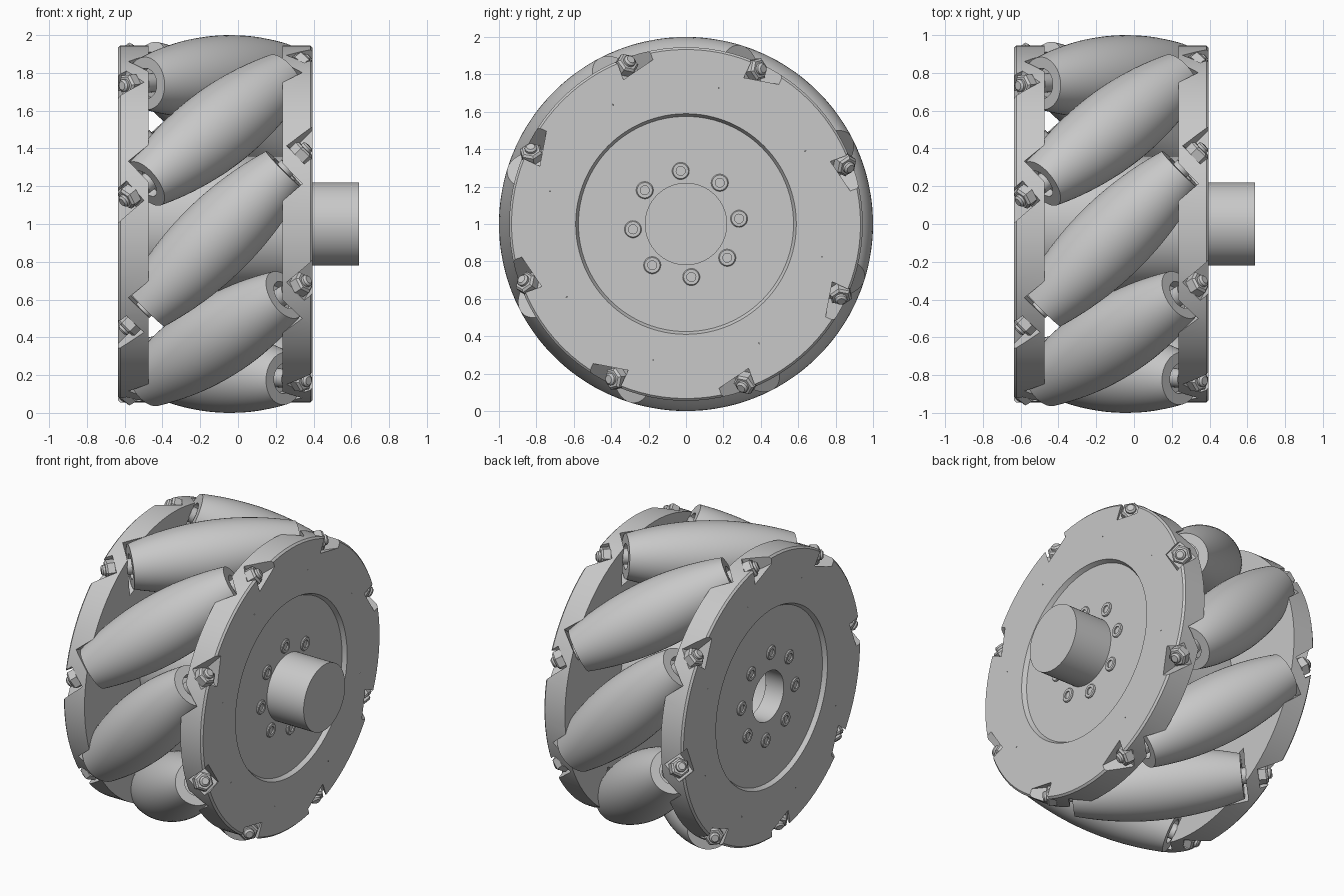
import bpy, bmesh, math
from mathutils import Vector, Matrix

if "Cube" in bpy.data.objects:
    bpy.data.objects.remove(bpy.data.objects["Cube"], do_unlink=True)

CENTRE = Vector((-0.12, 0, 1))
X = Vector((1, 0, 0))
AXIS_R = 0.785          # distance of roller axes from the wheel axis
COUNT = 8
START = math.radians(5.7)

grey = bpy.data.materials.new("light_grey")
grey.use_nodes = True
GREY = (0.58, 0.58, 0.58, 1)
grey.diffuse_color = GREY
bsdf = next(n for n in grey.node_tree.nodes if n.type == 'BSDF_PRINCIPLED')
bsdf.inputs["Base Color"].default_value = GREY
bsdf.inputs["Roughness"].default_value = 0.6


def frame(origin, axis, up):
    """Matrix with local z along axis and local x along up."""
    z = axis.normalized()
    x = (up - z * up.dot(z)).normalized()
    y = z.cross(x)
    m = Matrix((x, y, z)).transposed().to_4x4()
    m.translation = origin
    return m


def finish(name, bm, matrix=None):
    bmesh.ops.remove_doubles(bm, verts=bm.verts, dist=1e-5)
    bmesh.ops.recalc_face_normals(bm, faces=bm.faces)
    if matrix:
        bmesh.ops.transform(bm, matrix=matrix, verts=bm.verts)
    me = bpy.data.meshes.new(name)
    bm.to_mesh(me)
    bm.free()
    me.materials.append(grey)
    ob = bpy.data.objects.new(name, me)
    bpy.context.collection.objects.link(ob)
    return ob


def smooth(ob):
    bpy.ops.object.select_all(action='DESELECT')
    ob.select_set(True)
    bpy.context.view_layer.objects.active = ob
    bpy.ops.object.shade_smooth_by_angle(angle=math.radians(28))


def lathe(name, profile, matrix, steps=48, closed=False):
    """Turn (radius, height) points about local z."""
    bm = bmesh.new()
    vs = [bm.verts.new((r, 0, h)) for r, h in profile]
    pairs = list(zip(vs, vs[1:]))
    if closed:
        pairs.append((vs[-1], vs[0]))
    es = [bm.edges.new(p) for p in pairs]
    bmesh.ops.spin(bm, geom=vs + es, cent=(0, 0, 0), axis=(0, 0, 1),
                   angle=math.tau, steps=steps, use_merge=False)
    ob = finish(name, bm, matrix)
    smooth(ob)
    return ob


def add_box(bm, matrix, lo, hi):
    lo, hi = Vector(lo), Vector(hi)
    size = hi - lo
    m = matrix @ Matrix.Translation((lo + hi) / 2) @ Matrix.Diagonal((*size, 1))
    bmesh.ops.create_cube(bm, size=1, matrix=m)


def roller_frame(k):
    a = START + k * math.tau / COUNT
    n = Vector((0, math.cos(a), math.sin(a)))
    t = Vector((0, -math.sin(a), math.cos(a)))
    return CENTRE + n * AXIS_R, (X - t).normalized(), n


# Roller barrel outline that follows the wheel's rolling cylinder
barrel = []
for i in range(-12, 13):
    s = 0.478 * i / 12
    t = s / math.sqrt(2)
    d = math.hypot(AXIS_R, t)
    sin = t / d
    gap = 1 - d
    barrel.append((gap * math.sqrt(1 - sin * sin / 2), s + gap * sin / math.sqrt(2)))
end = barrel[-1][1]
roller_outline = ([(0.03, -end + 0.05), (0.08, -end + 0.05), (0.08, -end)] + barrel
                  + [(0.08, end), (0.08, end - 0.05), (0.03, end - 0.05)])

for k in range(COUNT):
    origin, axis, n = roller_frame(k)
    m = frame(origin, axis, n)
    lathe(f"roller_{k + 1}", roller_outline, m, closed=True)
    # Axle bolt with rounded tips
    lathe(f"axle_bolt_{k + 1}",
          [(0, -0.7), (0.022, -0.7), (0.033, -0.69), (0.033, 0.69), (0.022, 0.7), (0, 0.7)],
          m, steps=20)
    for side, label in ((1, "right"), (-1, "left")):
        pos = CENTRE + n * AXIS_R + axis * side * 0.66
        radial = Vector((0, pos.y, pos.z - CENTRE.z))
        e = frame(origin, axis * side, radial)
        lathe(f"{label}_nut_{k + 1}",
              [(0, 0.618), (0.062, 0.618), (0.062, 0.664), (0.05, 0.676), (0, 0.676)],
              e, steps=6)
        lathe(f"{label}_spacer_{k + 1}",
              [(0, end - 0.05), (0.05, end - 0.05), (0.05, 0.545), (0, 0.545)], e, steps=24)

# Side plates with recessed centre, roller clearances and nut pockets
plate_outline = [(0.165, 0.355), (0.945, 0.355), (0.945, 0.503), (0.933, 0.515),
                 (0.59, 0.515), (0.575, 0.488), (0.165, 0.488)]
for side, label in ((1, "right"), (-1, "left")):
    plate = lathe(f"{label}_side_plate", plate_outline, frame(CENTRE, X * side, Vector((0, 0, 1))),
                  steps=96, closed=True)
    bm = bmesh.new()
    for k in range(COUNT):
        origin, axis, n = roller_frame(k)
        pos = origin + axis * side * 0.66
        e = frame(origin, axis * side, Vector((0, pos.y, pos.z - CENTRE.z)))
        add_box(bm, e, (-0.15, -0.145, 0.25), (0.3, 0.145, 0.54))
        add_box(bm, e, (-0.07, -0.07, 0.618), (0.3, 0.07, 0.95))
    cutter = finish(f"{label}_plate_cutter", bm)
    cutter.hide_render = True
    mod = plate.modifiers.new("pockets", 'BOOLEAN')
    mod.operation = 'DIFFERENCE'
    mod.solver = 'EXACT'
    mod.use_self = True
    mod.object = cutter
    bpy.ops.object.select_all(action='DESELECT')
    plate.select_set(True)
    bpy.context.view_layer.objects.active = plate
    bpy.ops.object.modifier_apply(modifier=mod.name)
    bpy.data.objects.remove(cutter, do_unlink=True)
    smooth(plate)

    # Ring of socket screws around the hub
    for k in range(COUNT):
        a = START + k * math.tau / COUNT
        n = Vector((0, math.cos(a), math.sin(a)))
        lathe(f"{label}_hub_screw_{k + 1}",
              [(0.046, 0.48), (0.046, 0.492), (0.041, 0.498), (0.024, 0.498),
               (0.024, 0.489), (0, 0.489)],
              frame(CENTRE + n * 0.285, X * side, n), steps=24)

# Hub with blind bore, and the drive shaft
along = frame(CENTRE, X, Vector((0, 0, 1)))
lathe("hub", [(0.165, -0.36), (0.36, -0.36), (0.36, 0.36), (0, 0.36), (0, 0.3), (0.165, 0.3)],
      along, steps=64)
lathe("drive_shaft", [(0, 0.36), (0.22, 0.36), (0.22, 0.76), (0, 0.76)], along, steps=64)
